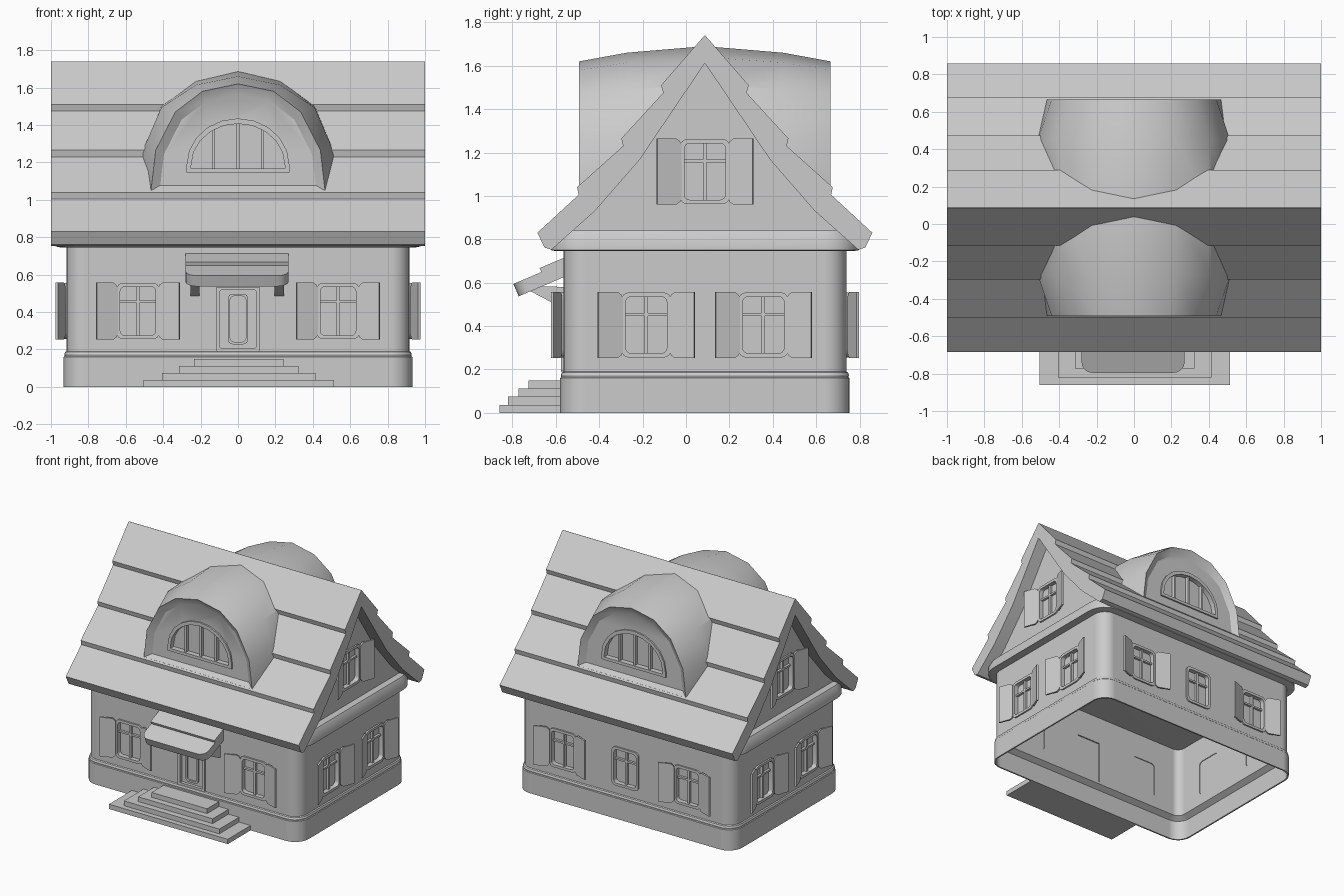
import bpy, bmesh, math
from mathutils import Matrix, Vector

cube = bpy.data.objects.get("Cube")
if cube:
    bpy.data.objects.remove(cube, do_unlink=True)

grey = bpy.data.materials.new("plain grey")
grey.use_nodes = True
grey.diffuse_color = (0.6, 0.6, 0.6, 1)
grey.node_tree.nodes["Principled BSDF"].inputs["Base Color"].default_value = (0.6, 0.6, 0.6, 1)

CY = 0.087             # ridge line of the house
HX, HY = 0.917, 0.652  # half size of the walls
EYE = Matrix.Identity(4)


def place(x, y, z, turn=0):
    return Matrix.Translation((x, y, z)) @ Matrix.Rotation(math.radians(turn), 4, "Z")


def shade(ob):
    bpy.ops.object.select_all(action="DESELECT")
    ob.select_set(True)
    bpy.context.view_layer.objects.active = ob
    bpy.ops.object.shade_smooth_by_angle(angle=math.radians(30))


def finish(name, bm):
    bmesh.ops.recalc_face_normals(bm, faces=bm.faces)
    mesh = bpy.data.meshes.new(name)
    bm.to_mesh(mesh)
    bm.free()
    mesh.materials.append(grey)
    ob = bpy.data.objects.new(name, mesh)
    bpy.context.collection.objects.link(ob)
    shade(ob)
    return ob


def loft(bm, rings, m=EYE, loop=False):
    """Skin a row of closed rings; loop joins the last ring to the first, else cap both ends."""
    vs = [[bm.verts.new(m @ Vector(p)) for p in r] for r in rings]
    n = len(vs[0])
    pairs = list(zip(vs, vs[1:])) + ([(vs[-1], vs[0])] if loop else [])
    for a, b in pairs:
        for i in range(n):
            j = (i + 1) % n
            bm.faces.new((a[i], a[j], b[j], b[i]))
    if not loop:
        bm.faces.new(vs[0])
        bm.faces.new(vs[-1])


def prism(bm, outline, y0, y1, m=EYE):
    loft(bm, [[(x, y, z) for x, z in outline] for y in (y0, y1)], m)


def ring(bm, outer, inner, y0, y1, m=EYE):
    loft(bm, [[(x, y, z) for x, z in o]
              for o, y in ((outer, y0), (outer, y1), (inner, y1), (inner, y0))], m, loop=True)


def box(bm, x0, x1, y0, y1, z0, z1, m=EYE):
    prism(bm, [(x0, z0), (x1, z0), (x1, z1), (x0, z1)], y0, y1, m)


def rounded(hx, hz, r, seg=4, cx=0, cz=0):
    pts = []
    for k, (sx, sz) in enumerate(((1, 1), (-1, 1), (-1, -1), (1, -1))):
        for i in range(seg + 1):
            a = math.pi / 2 * (k + i / seg)
            pts.append((cx + sx * (hx - r) + r * math.cos(a), cz + sz * (hz - r) + r * math.sin(a)))
    return pts


def plan(grow, z, r=0.1):
    return [(x, y + CY, z) for x, y in rounded(HX + grow, HY + grow, r + grow, 6)]


def side_extrude(name, outline, hx):
    """Extrude a (y, z) profile along x."""
    bm = bmesh.new()
    loft(bm, [[(x, y, z) for y, z in outline] for x in (-hx, hx)])
    return finish(name, bm)


def back(pts):
    """Mirror a (y, z) profile over the ridge line."""
    return [(2 * CY - y, z) for y, z in reversed(pts)]


def cut(ob, cutter):
    mod = ob.modifiers.new("openings", "BOOLEAN")
    mod.operation, mod.solver, mod.object = "DIFFERENCE", "EXACT", cutter
    bpy.context.view_layer.objects.active = ob
    bpy.ops.object.modifier_apply(modifier=mod.name)
    bpy.data.objects.remove(cutter, do_unlink=True)
    shade(ob)


# Walls with a wider thin plinth, hollow and open underneath
bm = bmesh.new()
stations = [(0.015, 0), (0.015, 0.16), (0.01, 0.165), (0.012, 0.175), (0.008, 0.185),
            (0, 0.19), (0, 0.76), (-0.04, 0.76), (-0.04, 0.18), (0.003, 0.155), (0.003, 0)]
loft(bm, [plan(g, z) for g, z in stations], loop=True)
walls = finish("walls", bm)

# Cornice under the roof
bm = bmesh.new()
loft(bm, [plan(g, z) for g, z in ((0.03, 0.745), (0.058, 0.75), (0.058, 0.8), (0.035, 0.84))])
finish("cornice", bm)

# Attic gable
half = [(-0.56, 0.78), (-0.56, 0.83), (-0.215, 1.2), (CY - 0.001, 1.66)]
attic = side_extrude("attic_gable", half + back(half), 0.9)

# Stepped roof
slope = [(-0.652, 0.762), (-0.685, 0.83), (-0.495, 1.005), (-0.502, 1.04), (-0.29, 1.23),
         (-0.298, 1.265), (-0.105, 1.475), (-0.115, 1.51), (CY - 0.001, 1.74)]
under = [(CY - 0.001, 1.61), (-0.215, 1.165), (-0.42, 0.93), (-0.62, 0.752)]
side_extrude("roof", slope + back(slope) + back(under) + under, 1)

# Windows with shutters
FRAME = rounded(0.115, 0.15, 0.035)
INNER = rounded(0.095, 0.13, 0.025)
HOLE = rounded(0.105, 0.14, 0.03)
SHUTTER = [(0, -0.125), (0.008, -0.14), (0.025, -0.152), (0.119, -0.152),
           (0.119, 0.152), (0.025, 0.152), (0.008, 0.14), (0, 0.125)]


def window(name, m, holes, shutters=True):
    bm = bmesh.new()
    ring(bm, FRAME, INNER, -0.012, 0.03, m)
    prism(bm, HOLE, 0.024, 0.034, m)
    box(bm, -0.008, 0.008, 0.004, 0.026, -0.135, 0.135, m)
    box(bm, -0.1, 0.1, 0.006, 0.026, 0.042, 0.056, m)
    finish(name, bm)
    prism(holes, HOLE, -0.05, 0.08, m)
    for side in (-1, 1) if shutters else ():
        bm = bmesh.new()
        hinge = (m @ Matrix.Diagonal((side, 1, 1, 1)) @ Matrix.Translation((0.112, -0.005, 0))
                 @ Matrix.Rotation(math.radians(-20), 4, "Z"))
        prism(bm, SHUTTER, -0.013, 0, hinge)
        finish(name + "_shutter", bm)


holes, attic_holes = bmesh.new(), bmesh.new()
Z = 0.405
for s in (-1, 1):
    window("front_window", place(s * 0.535, CY - HY, Z), holes)
    window("back_window", place(s * 0.535, CY + HY, Z, 180), holes)
    window("attic_window", place(s * 0.9, CY, 1.112, s * 90), attic_holes)
    for y in (CY - 0.27, CY + 0.27):
        window("side_window", place(s * HX, y, Z, s * 90), holes)
window("back_middle_window", place(0, CY + HY, Z, 180), holes, False)

# Front door
m = place(0, CY - HY, 0.3625)
bm = bmesh.new()
ring(bm, rounded(0.115, 0.1725, 0.004, 1), rounded(0.095, 0.155, 0.004, 1), -0.012, 0.03, m)
box(bm, -0.1, 0.1, 0.012, 0.036, -0.165, 0.16, m)
ring(bm, rounded(0.054, 0.135, 0.025), rounded(0.042, 0.122, 0.02), -0.002, 0.02, m)
finish("front_door", bm)
box(holes, -0.105, 0.105, -0.05, 0.08, -0.165, 0.165, m)
cut(walls, finish("wall_cutter", holes))
cut(attic, finish("attic_cutter", attic_holes))

# Keep the wall panels flat next to their round corners
flat = walls.modifiers.new("flat_walls", "WEIGHTED_NORMAL")
flat.keep_sharp, flat.weight = True, 100

# Canopy over the door, two layers, on two braces
m = Matrix.Translation((-0.005, -0.57, 0.69)) @ Matrix.Rotation(math.radians(113), 4, "X")
bm = bmesh.new()
tip = [(x, z) for x, z in rounded(0.275, 0.16, 0.06, 5, cz=0.085) if z > 0.1]
prism(bm, [(0.275, -0.02)] + tip + [(-0.275, -0.02)], -0.062, 0, m)
box(bm, -0.275, 0.275, -0.005, 0.02, -0.02, 0.105, m)
finish("door_canopy", bm)
for s in (-1, 1):
    bm = bmesh.new()
    brace = [(-0.72, 0.585), (-0.725, 0.565), (-0.62, 0.51), (-0.55, 0.48), (-0.55, 0.58)]
    loft(bm, [[(s * x - 0.005, y, z) for y, z in brace] for x in (0.2, 0.25)])
    finish("canopy_brace", bm)

# Entrance steps
bm = bmesh.new()
for i, (hx, y) in enumerate(((0.51, -0.86), (0.41, -0.82), (0.32, -0.773), (0.238, -0.725))):
    box(bm, 0.004 - hx, 0.004 + hx, y, -0.57, i * 0.0375, (i + 1) * 0.0375)
finish("steps", bm)

# Barrel dormer running through the roof, swelling in the middle
END = [(0.465, 1.05), (0.44, 1.265), (0.335, 1.47), (0.19, 1.58), (0, 1.62)]
MID = [(0.515, 1.05), (0.515, 1.24), (0.41, 1.51), (0.225, 1.64), (0, 1.69)]


def arch(y, wide, tall, scale=1):
    half = [(a[0] + (b[0] - a[0]) * wide, a[1] + (b[1] - a[1]) * tall) for a, b in zip(END, MID)]
    pts = half + [(-x, z) for x, z in reversed(half[:-1])]
    return [(x * scale, CY + y, 1.05 + (z - 1.05) * scale) for x, z in pts]


bm = bmesh.new()
loft(bm, [arch(*a) for a in ((-0.547, 0, 0, 0.9), (-0.579, 0, 0), (-0.36, 1, 0.57), (0, 1, 1),
                             (0.36, 1, 0.57), (0.579, 0, 0), (0.547, 0, 0, 0.9))])
barrel = finish("barrel_dormer", bm)


# Fan windows set into both ends of the dormer
def fan(rx, rz, z0):
    curve = [(rx * math.cos(math.pi * i / 10), rz * math.sin(math.pi * i / 10)) for i in range(11)]
    return [(rx, z0)] + curve + [(-rx, z0)]


holes = bmesh.new()
for name, s, turn in (("front", -1, 0), ("back", 1, 180)):
    m = place(0, CY + s * 0.547, 1.185, turn)
    bm = bmesh.new()
    ring(bm, fan(0.275, 0.25, -0.04), fan(0.25, 0.222, -0.018), -0.012, 0.03, m)
    for x, top in ((-0.13, 0.2), (0, 0.23), (0.13, 0.2)):
        box(bm, x - 0.008, x + 0.008, 0, 0.035, -0.025, top, m)
    finish(name + "_dormer_window", bm)
    prism(holes, fan(0.262, 0.236, -0.03), -0.05, 0.028, m)
cut(barrel, finish("dormer_cutter", holes))
